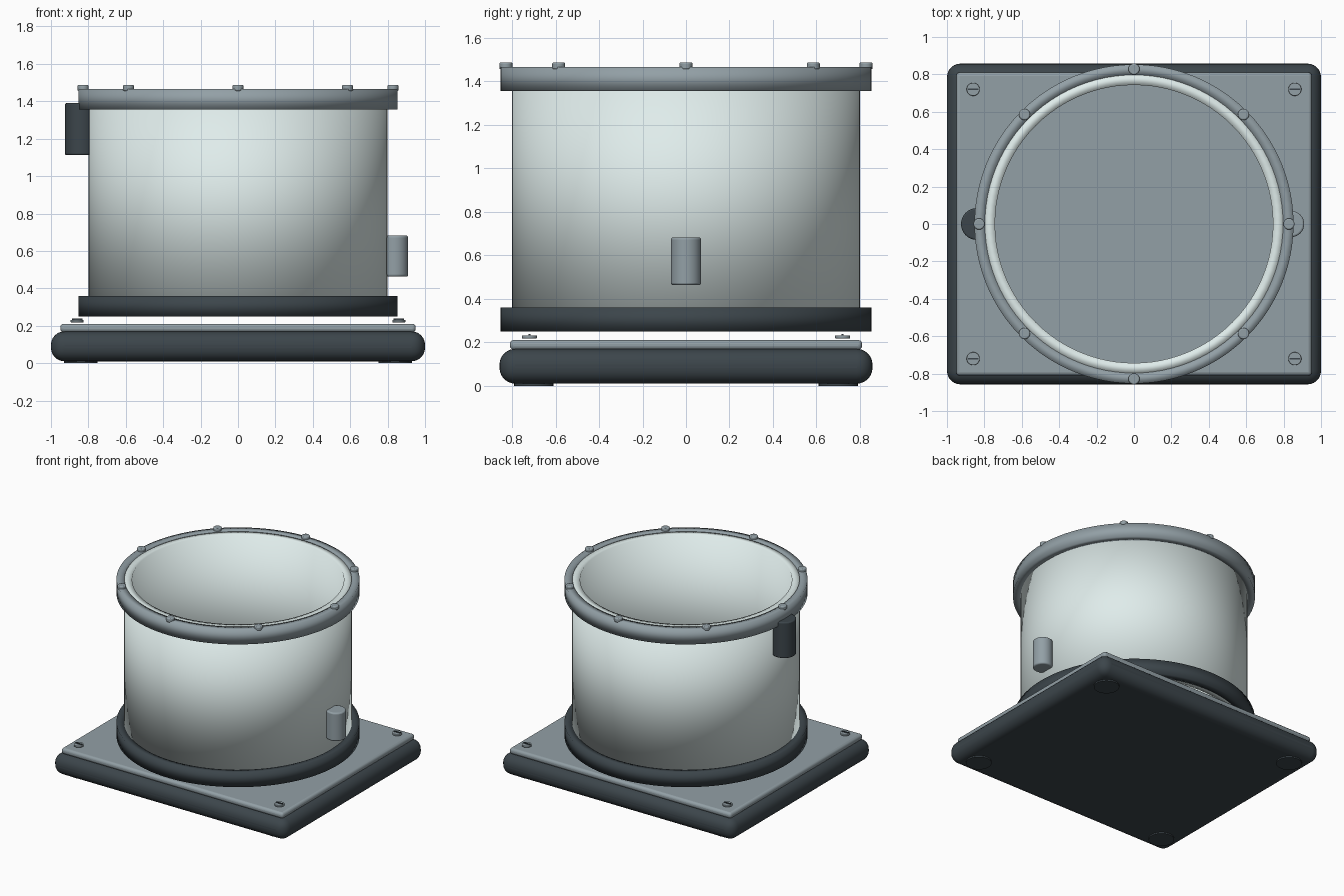
import bpy, bmesh
from math import cos, sin, pi, radians

if "Cube" in bpy.data.objects:
    bpy.data.objects.remove(bpy.data.objects["Cube"])


def material(name, rgb):
    m = bpy.data.materials.new(name)
    m.diffuse_color = (*rgb, 1)
    m.use_nodes = True
    m.node_tree.nodes["Principled BSDF"].inputs["Base Color"].default_value = m.diffuse_color
    return m


DARK = material("dark_rubber", (0.045, 0.06, 0.07))
GREY = material("blue_grey_metal", (0.29, 0.35, 0.38))
PALE = material("pale_shell", (0.74, 0.84, 0.83))


def finish(ob, name, mat, bevel=0, segments=3, angle=35):
    ob.name = name
    ob.data.materials.append(mat)
    if bevel:
        mod = ob.modifiers.new("bevel", 'BEVEL')
        mod.width, mod.segments = bevel, segments
        mod.limit_method = 'ANGLE'
    bpy.ops.object.select_all(action='DESELECT')
    ob.select_set(True)
    bpy.context.view_layer.objects.active = ob
    bpy.ops.object.shade_smooth_by_angle(angle=radians(angle))
    return ob


def box(name, mat, size, center, bevel=0, segments=3):
    bpy.ops.mesh.primitive_cube_add(size=1, location=center)
    ob = bpy.context.object
    ob.scale = size
    bpy.ops.object.transform_apply(location=False, rotation=False, scale=True)
    return finish(ob, name, mat, bevel, segments)


def cylinder(name, mat, r, z0, z1, xy, bevel=0, verts=32):
    bpy.ops.mesh.primitive_cylinder_add(vertices=verts, radius=r, depth=z1 - z0,
                                        location=(*xy, (z0 + z1) / 2))
    return finish(bpy.context.object, name, mat, bevel)


def band(name, mat, r_in, r_out, z0, z1, n=96):
    """Open ring with a rectangular section, softly shaded all round."""
    bm = bmesh.new()
    section = [(r_in, z0), (r_out, z0), (r_out, z1), (r_in, z1)]
    loops = [[bm.verts.new((r * cos(2 * pi * i / n), r * sin(2 * pi * i / n), z))
              for r, z in section] for i in range(n)]
    for i in range(n):
        a, b = loops[i], loops[(i + 1) % n]
        for j in range(4):
            k = (j + 1) % 4
            bm.faces.new((a[j], b[j], b[k], a[k]))
    bmesh.ops.recalc_face_normals(bm, faces=bm.faces)
    me = bpy.data.meshes.new(name)
    bm.to_mesh(me)
    bm.free()
    ob = bpy.data.objects.new(name, me)
    bpy.context.collection.objects.link(ob)
    return finish(ob, name, mat, angle=180)


# base slab and cover plate
box("base_slab", DARK, (2.0, 1.715, 0.16), (0, 0, 0.09), 0.072, 6)
box("cover_plate", GREY, (1.9, 1.62, 0.045), (0, 0, 0.188), 0.018)

# corner feet and slotted screws
for sx in (-1, 1):
    for sy in (-1, 1):
        cylinder("foot", DARK, 0.09, 0.0, 0.03, (sx * 0.84, sy * 0.70))
        x, y = sx * 0.86, sy * 0.72
        cylinder("screw_head", GREY, 0.035, 0.218, 0.232, (x, y), 0.004)
        box("screw_slot", DARK, (0.056, 0.009, 0.008), (x, y, 0.234))

# open drum with lower and upper rings
band("drum_wall", PALE, 0.743, 0.80, 0.26, 1.46)
band("lower_ring", DARK, 0.797, 0.853, 0.25, 0.36)
band("upper_ring", GREY, 0.797, 0.853, 1.355, 1.466)

# bolts round the upper ring
for i in range(8):
    a = i * pi / 4
    cylinder("rim_bolt", GREY, 0.03, 1.455, 1.487,
             (0.828 * cos(a), 0.828 * sin(a)), 0.007, 20)

# latch barrels on the sides
cylinder("left_hinge_barrel", DARK, 0.085, 1.113, 1.39, (-0.84, 0), 0.008)
cylinder("right_latch_barrel", GREY, 0.07, 0.463, 0.682, (0.84, 0), 0.01)
